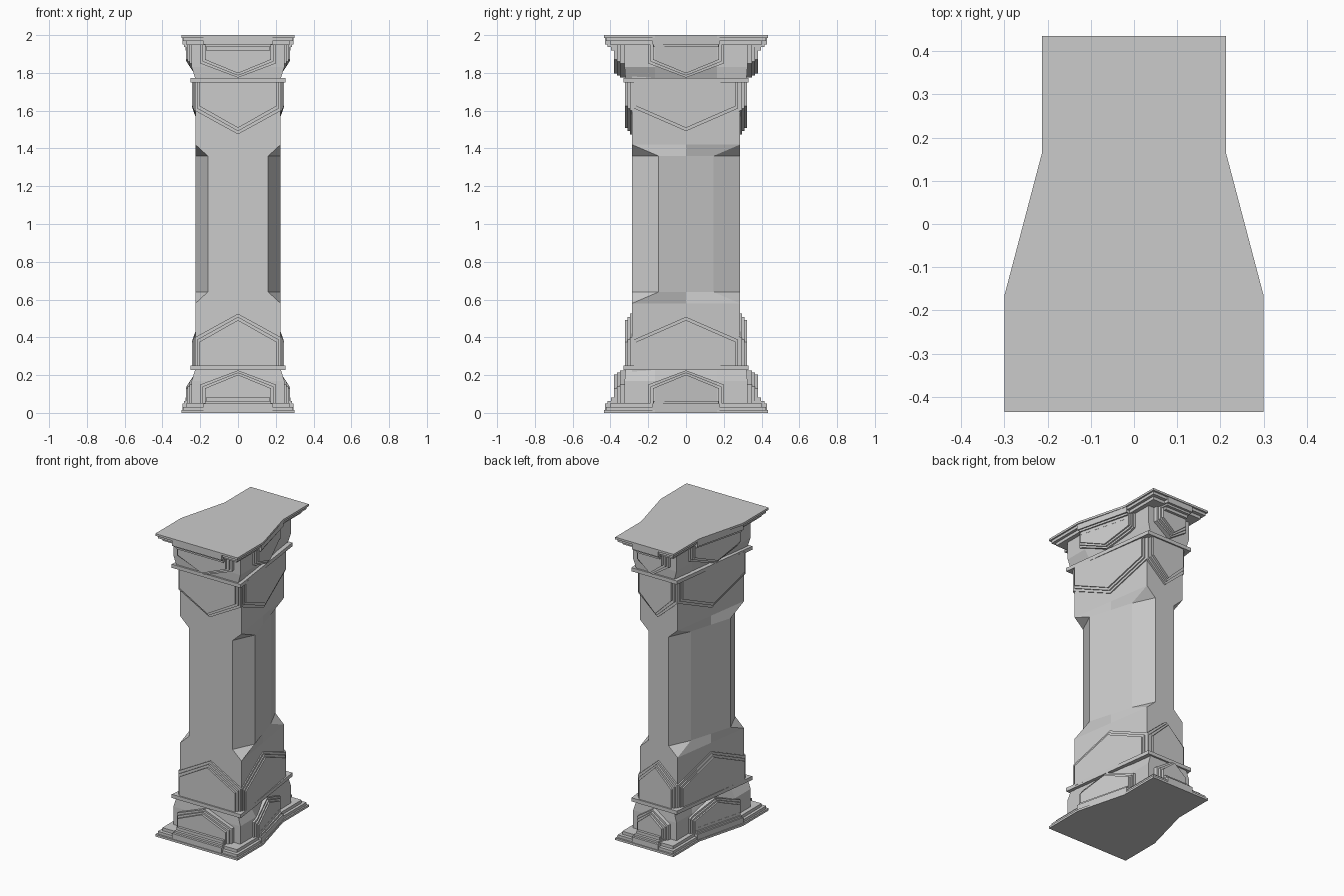
import bpy, bmesh

if "Cube" in bpy.data.objects:
    bpy.data.objects.remove(bpy.data.objects["Cube"])

KINK = 0.165
NARROW = 0.087


def finish(name, bm, k=KINK, k_high=None):
    """Shift the sides in towards the back, then mirror the lower half about z = 1."""
    for v in bm.verts:
        kk = k_high if k_high and v.co.z > 0.2 else k
        t = (max(-kk, min(kk, v.co.y)) + kk) / (2 * kk)
        if abs(v.co.x) > 1e-5:
            v.co.x -= NARROW * t * (1 if v.co.x > 0 else -1)
        v.co.z -= 1
    bmesh.ops.remove_doubles(bm, verts=bm.verts, dist=0.0003)
    bmesh.ops.recalc_face_normals(bm, faces=bm.faces)
    me = bpy.data.meshes.new(name)
    bm.to_mesh(me)
    bm.free()
    ob = bpy.data.objects.new(name, me)
    ob.location.z = 1
    bpy.context.collection.objects.link(ob)
    m = ob.modifiers.new("top_half", 'MIRROR')
    m.use_axis = (False, False, True)
    return ob


def skin(bm, rings, cap_end=True):
    vs = [[bm.verts.new(p) for p in r] for r in rings]
    n = len(vs[0])
    for a, b in zip(vs, vs[1:]):
        for i in range(n):
            j = (i + 1) % n
            bm.faces.new((a[i], a[j], b[j], b[i]))
    bm.faces.new(vs[0][::-1])
    if cap_end:
        bm.faces.new(vs[-1])


def rect(x, y, z, kinked=False):
    right = [(x, -y, z), (x, y, z)]
    if kinked:
        right[1:1] = [(x, -KINK, z), (x, KINK, z)]
    return right + [(-a, b, c) for a, b, c in reversed(right)]


def block(name, levels, kinked=False, k_high=None):
    """Stack of (half x, half y, z) sections."""
    bm = bmesh.new()
    skin(bm, [rect(x, y, z, kinked) for x, y, z in levels])
    return finish(name, bm, k_high=k_high)


def gable(name, w, e, z0, z1, z2, side, k=KINK):
    """Pointed panel prism running through the column, showing on two faces."""
    prof = [(-w, z0), (0, z0), (w, z0), (w, z1), (0, z2), (-w, z1)]
    if side:  # extra points where the plan bends
        q = min(k, w - 0.001)
        zq = z2 + (z1 - z2) * q / w
        prof = [(-w, z0), (-q, z0), (q, z0), (w, z0), (w, z1), (q, zq), (0, z2), (-q, zq), (-w, z1)]
    bm = bmesh.new()
    skin(bm, [[(d, a, z) if side else (a, d, z) for a, z in prof] for d in (-e, e)])
    # Keep the bent end faces clean
    bmesh.ops.triangulate(bm, faces=[f for f in bm.faces if len(f.verts) > 4])
    return finish(name, bm, k)


# Shaft with chamfered corners along the middle
def shaft_ring(z, cx, cy):
    x, y = 0.225, 0.285
    r = [(x - cx, -y, z), (x, -y + cy, z), (x, 0, z), (x, y - cy, z), (x - cx, y, z)]
    return r + [(-a, b, c) for a, b, c in reversed(r)]


bm = bmesh.new()
skin(bm, [shaft_ring(0.58, 0, 0), shaft_ring(0.64, 0.065, 0.14),
          shaft_ring(1.0, 0.065, 0.14)], cap_end=False)
finish("shaft", bm, 0.145)
bm = bmesh.new()
skin(bm, [rect(0.225, 0.285, 0.2), rect(0.225, 0.285, 0.58)])
finish("shaft_foot", bm)

# Stepped plinth, with a raised middle on each face
for i, (x, y, z0, z1) in enumerate([(0.30, 0.435, 0, 0.014), (0.29, 0.423, 0.014, 0.032),
                                    (0.272, 0.40, 0.032, 0.052)]):
    block(f"plinth_step_{i}", [(x, y, z0), (x, y, z1)], True)
for i, (w, ex, ey, z) in enumerate([(0.182, 0.295, 0.430, 0.05), (0.176, 0.286, 0.415, 0.063),
                                    (0.17, 0.277, 0.397, 0.082)]):
    block(f"plinth_middle_front_{i}", [(w, ey, 0.012), (w, ey, z)])
    block(f"plinth_middle_side_{i}", [(ex, w - 0.005, 0.012), (ex, w - 0.005, z)])

# Base body between plinth and band: bent sides below, straight sides above
block("base_body", [(0.245, 0.325, 0.04), (0.245, 0.325, 0.17), (0.225, 0.32, 0.235)],
      True, 0.32)

# Small pointed panels on the base
for i, (w, ex, ey, z1, z2) in enumerate([(0.20, 0.257, 0.35, 0.15, 0.225),
                                         (0.188, 0.267, 0.365, 0.14, 0.214),
                                         (0.175, 0.276, 0.38, 0.13, 0.202)]):
    gable(f"base_panel_front_{i}", w, ey, 0.05, z1, z2, False)
    gable(f"base_panel_side_{i}", w, ex, 0.05, z1, z2, True)

# Thin band
block("band", [(0.252, 0.332, 0.228), (0.252, 0.332, 0.252)])

# Tall pointed panels above the band (straight sides)
for i, (d, ex, ey) in enumerate([(0, 0.232, 0.297), (0.012, 0.24, 0.31), (0.024, 0.248, 0.323)]):
    gable(f"tall_panel_front_{i}", 0.228 - d, ey, 0.24, 0.40 - d, 0.525 - d * 1.4, False)
    gable(f"tall_panel_side_{i}", 0.288 - d, ex, 0.24, 0.40 - d, 0.525 - d * 1.4, True, 0.285)
